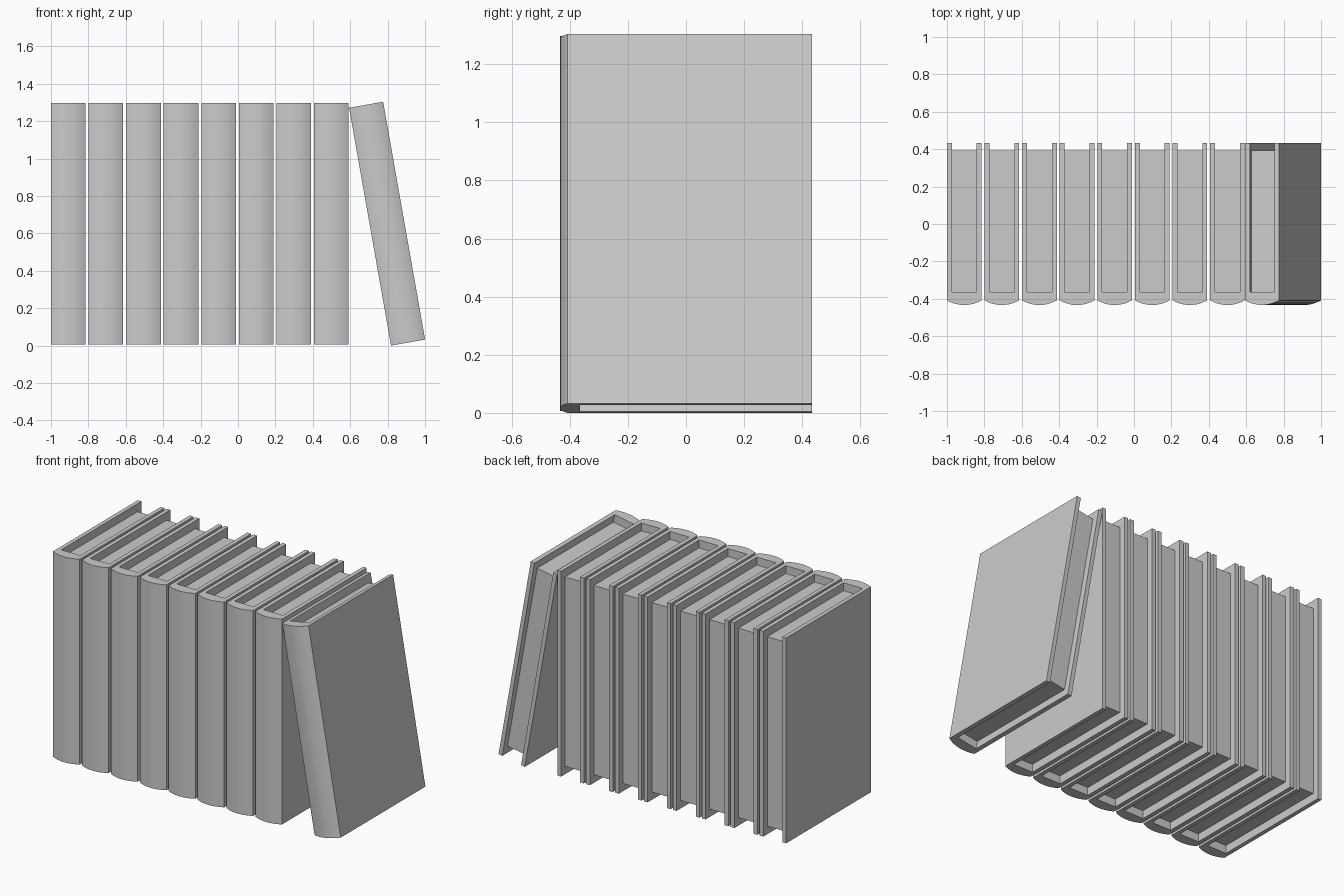
import bpy, bmesh
from math import sin, cos, pi, radians, hypot, asin

if "Cube" in bpy.data.objects:
    bpy.data.objects.remove(bpy.data.objects["Cube"])

W, H = 0.185, 1.291          # book thickness and height
BACK, EDGE, SPINE = 0.433, -0.408, -0.433
COVER, INNER = 0.026, -0.364  # board thickness, inside face of the spine
PAGE_BACK, RECESS = 0.393, 0.05


def extrude_profile(name, pts, z0, z1):
    """Closed xy outline turned into a prism."""
    bm = bmesh.new()
    low = [bm.verts.new((x, y, z0)) for x, y in pts]
    face = bm.faces.new(low)
    ext = bmesh.ops.extrude_face_region(bm, geom=[face], use_keep_orig=True)
    top = [v for v in ext["geom"] if isinstance(v, bmesh.types.BMVert)]
    bmesh.ops.translate(bm, verts=top, vec=(0, 0, z1 - z0))
    bmesh.ops.recalc_face_normals(bm, faces=bm.faces)
    me = bpy.data.meshes.new(name)
    bm.to_mesh(me)
    bm.free()
    ob = bpy.data.objects.new(name, me)
    bpy.context.collection.objects.link(ob)
    return ob


def spine_arc(n=12):
    """Shallow arc across the spine, left to right."""
    sag = EDGE - SPINE
    r = (W * W / 4 + sag * sag) / (2 * sag)
    half = asin(W / 2 / r)
    return [(W / 2 + r * sin(a), SPINE + r - r * cos(a))
            for a in (-half + 2 * half * i / n for i in range(n + 1))]


def book(tag, loc, lean=0.0):
    # U-shaped cover with rounded spine
    outline = spine_arc() + [(W, BACK), (W - COVER, BACK), (W - COVER, INNER),
                             (COVER, INNER), (COVER, BACK), (0, BACK)]
    cover = extrude_profile("cover_" + tag, outline, 0, H)
    # page block, recessed from the cover edges
    pages = extrude_profile("pages_" + tag,
                            [(COVER, INNER), (W - COVER, INNER),
                             (W - COVER, PAGE_BACK), (COVER, PAGE_BACK)],
                            RECESS, H - RECESS)
    for ob in (cover, pages):
        ob.location = loc
        ob.rotation_euler = (0, lean, 0)
    bpy.ops.object.select_all(action='DESELECT')
    cover.select_set(True)
    bpy.context.view_layer.objects.active = cover
    bpy.ops.object.shade_smooth_by_angle(angle=radians(25))


# row of upright books
for i in range(8):
    book(str(i + 1), (-1 + 0.201 * i, 0, 0.006))

# last book leaning against the row
book("leaning", (0.818, 0, 0), radians(-10))
